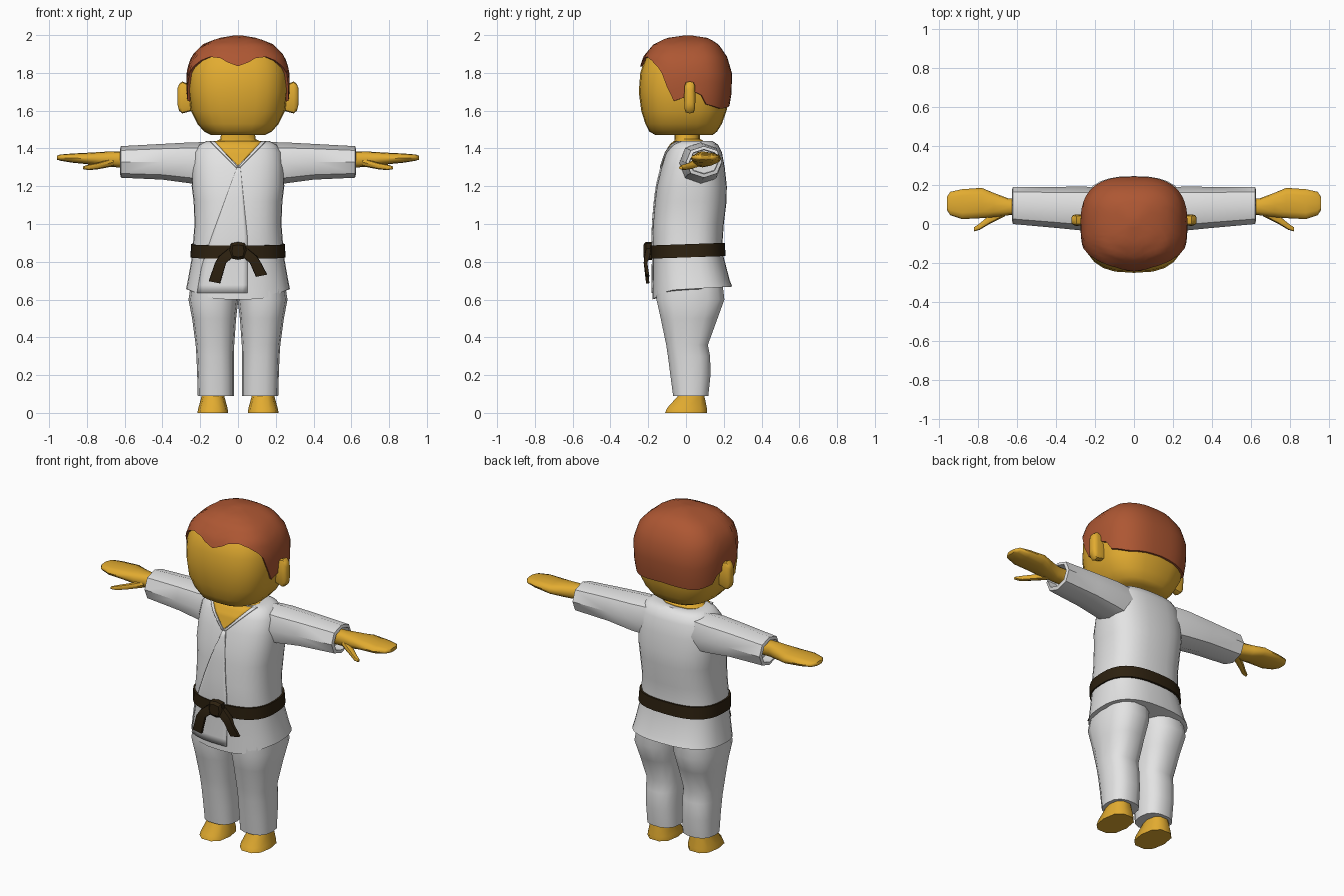
import bpy
import bmesh
from math import sin, cos, radians, copysign, pi

default = bpy.data.objects.get("Cube")
if default:
    bpy.data.objects.remove(default, do_unlink=True)


def make_material(name, rgb):
    mat = bpy.data.materials.new(name)
    color = (*rgb, 1)
    mat.use_nodes = True
    mat.diffuse_color = color
    bsdf = mat.node_tree.nodes["Principled BSDF"]
    bsdf.inputs["Base Color"].default_value = color
    bsdf.inputs["Roughness"].default_value = 0.8
    return mat


skin = make_material("golden skin", (0.76, 0.41, 0.03))
cloth = make_material("white cloth", (0.77, 0.77, 0.77))
hair_color = make_material("auburn hair", (0.42, 0.095, 0.033))
belt_color = make_material("dark brown belt", (0.026, 0.015, 0.005))


def finish(name, bm, mat, mirror=False, angle=45):
    """Turn a bmesh into a shaded object, optionally mirrored across x."""
    bmesh.ops.recalc_face_normals(bm, faces=bm.faces)
    mesh = bpy.data.meshes.new(name)
    bm.to_mesh(mesh)
    bm.free()
    mesh.materials.append(mat)
    obj = bpy.data.objects.new(name, mesh)
    bpy.context.collection.objects.link(obj)
    if mirror:
        mod = obj.modifiers.new("Mirror", 'MIRROR')
        mod.use_mirror_merge = False
    bpy.ops.object.select_all(action='DESELECT')
    obj.select_set(True)
    bpy.context.view_layer.objects.active = obj
    bpy.ops.object.shade_smooth_by_angle(angle=radians(angle))
    return obj


def power(value, p):
    return copysign(abs(value) ** (2 / p), value)


def outline(ring, angle, p):
    """Point on a superellipse that fills the ring's bounds."""
    a0, a1, b0, b1 = ring
    return ((a0 + a1) / 2 + (a1 - a0) / 2 * power(cos(angle), p),
            (b0 + b1) / 2 + (b1 - b0) / 2 * power(sin(angle), p))


def bridge(bm, rows):
    for low, high in zip(rows, rows[1:]):
        for i in range(len(low)):
            j = (i + 1) % len(low)
            bm.faces.new((low[i], low[j], high[j], high[i]))


def loft(name, rings, mat, axis=2, sides=12, p=2.5, mirror=False, warp=None, angle=45):
    """Skin rings of (position, min, max, min, max) along an axis."""
    bm = bmesh.new()
    rows = []
    for t, *ring in rings:
        row = []
        for i in range(sides):
            co = list(outline(ring, 2 * pi * i / sides, p))
            co.insert(axis, t)
            row.append(bm.verts.new(warp(*co) if warp else co))
        rows.append(row)
    bridge(bm, rows)
    bm.faces.new(rows[0])
    bm.faces.new(rows[-1])
    return finish(name, bm, mat, mirror, angle)


def symmetric(rows):
    return [(z, -x, x, front, back) for z, x, front, back in rows]


def lookup(rows, t):
    """Linear interpolation in rows whose first entry is the key."""
    for low, high in zip(rows, rows[1:]):
        if low[0] <= t <= high[0]:
            f = (t - low[0]) / (high[0] - low[0])
            return [a + (b - a) * f for a, b in zip(low[1:], high[1:])]
    return list(rows[-1][1:] if t > rows[-1][0] else rows[0][1:])


# Head
HEAD_P = 2.7
head = symmetric([
    (1.47, .14, -.16, .14), (1.49, .18, -.195, .165), (1.53, .215, -.215, .19),
    (1.6, .25, -.237, .215), (1.7, .262, -.25, .232), (1.8, .262, -.242, .232),
    (1.88, .237, -.215, .207), (1.94, .18, -.165, .165), (1.972, .1, -.1, .115),
    (1.985, .02, -.01, .03)])
loft("head", head, skin, sides=24, p=HEAD_P)

# Hair: a cap over the head with a lower edge set by angle from the front
hairline = [(0, 1.835), (15, 1.878), (30, 1.885), (45, 1.865), (60, 1.83), (69, 1.79),
            (82, 1.65), (90, 1.67), (97, 1.7), (104, 1.69), (111, 1.635), (139, 1.61), (180, 1.625)]
bm = bmesh.new()
COLUMNS, LEVELS, MIDDLE, GROW = 48, 12, 1.7, 1.045
rows = []
for level in range(-1, LEVELS):
    row = []
    t = max(level, 0) / (LEVELS - 1)
    grow = GROW if level >= 0 else 0.98
    for i in range(COLUMNS):
        turn = 360 * i / COLUMNS
        edge = MIDDLE + (lookup(hairline, min(turn, 360 - turn))[0] - MIDDLE) / GROW
        z = edge + (head[-1][0] - edge) * (1 - (1 - t) ** 2)
        x, y = outline(lookup(head, z), radians(turn - 90), HEAD_P)
        row.append(bm.verts.new((x * grow, y * grow, MIDDLE + (z - MIDDLE) * GROW)))
    rows.append(row)
bridge(bm, rows)
bm.faces.new(rows[-1])
finish("hair", bm, hair_color)

# Ears
loft("ears", [(.24, -.005, .045, 1.6, 1.73), (.295, -.01, .05, 1.585, 1.755),
              (.312, -.005, .045, 1.6, 1.74), (.32, .005, .035, 1.63, 1.72)],
     skin, axis=0, p=4, mirror=True)

# Neck with a flared base
loft("neck", symmetric([(1.4, .13, -.07, .1), (1.435, .125, -.06, .1),
                        (1.45, .092, -.062, .075), (1.5, .09, -.062, .075)]), skin)

# Jacket body: the hem dips at the front
JACKET_P = 2.6
jacket = symmetric([
    (.6, .275, -.178, .245), (.7, .266, -.176, .232), (.83, .243, -.175, .198),
    (.9, .238, -.178, .193), (1, .23, -.175, .2), (1.12, .235, -.165, .215),
    (1.2, .245, -.155, .216), (1.3, .243, -.13, .205), (1.38, .232, -.105, .19),
    (1.42, .205, -.08, .17), (1.44, .165, -.055, .14)])
HEM = jacket[0][0]


def hem_lift(y):
    return .05 * min(1, (y + .178) / .09) + .018 * max(0, y + .088) / .33


def shape_hem(x, y, z):
    return (x, y, z + hem_lift(y) if z == HEM else z)


loft("jacket", jacket + symmetric([(1.432, .1, -.03, .1)]), cloth,
     sides=32, p=JACKET_P, warp=shape_hem)


def front_y(x, z):
    _, half, front, back = lookup(jacket, z)
    side = min(1, abs(x / half))
    return (front + back) / 2 - (back - front) / 2 * (1 - side ** JACKET_P) ** (1 / JACKET_P)


def sheet(name, rows, mat, offset, mirror=False, steps=16, columns=10):
    """Thin panel lying on the jacket front; rows are (z, x start, x end)."""
    bm = bmesh.new()
    grid = []
    for i in range(steps + 1):
        z = rows[0][0] + (rows[-1][0] - rows[0][0]) * i / steps
        x0, x1 = lookup(rows, z)
        xs = [x0 + (x1 - x0) * j / columns for j in range(columns + 1)]
        grid.append([bm.verts.new((x, front_y(x, z) - offset, z)) for x in xs])
    for low, high in zip(grid, grid[1:]):
        for j in range(columns):
            bm.faces.new((low[j], low[j + 1], high[j + 1], high[j]))
    obj = finish(name, bm, mat, mirror)
    thick = obj.modifiers.new("Thickness", 'SOLIDIFY')
    thick.thickness = 0.008
    thick.offset = 0
    return obj


# Open neckline, collar edges and overlapping flap
sheet("chest_skin", [(1.31, -.002, .002), (1.437, -.13, .13)], skin, 0.002)
sheet("collar", [(1.3, 0, .012), (1.437, .125, .148)], cloth, 0.005, mirror=True, columns=3)
sheet("front_flap", [(.635, -.215, .05), (.78, -.19, .05), (.93, -.14, .05), (1.305, -.003, .012)],
      cloth, 0.002)

# Sleeves with hollow cuffs
loft("sleeves", [(.1, -.02, .17, 1.2, 1.435), (.25, -.035, .192, 1.215, 1.432),
                 (.4, -.02, .19, 1.235, 1.424), (.62, 0, .19, 1.245, 1.412),
                 (.625, .018, .172, 1.265, 1.395), (.57, .02, .17, 1.268, 1.392)],
     cloth, axis=0, sides=8, p=2.2, mirror=True)

# Hands and thumbs
loft("hands", [(.56, .045, .13, 1.3, 1.385), (.64, .045, .13, 1.3, 1.385),
               (.72, .035, .16, 1.305, 1.382), (.78, .03, .185, 1.315, 1.378),
               (.88, .025, .178, 1.325, 1.373), (.94, .045, .165, 1.335, 1.368),
               (.957, .07, .14, 1.34, 1.362)], skin, axis=0, mirror=True)
loft("thumbs", [(.66, .04, .1, 1.305, 1.35), (.74, 0, .045, 1.29, 1.325),
                (.79, -.03, .003, 1.285, 1.315), (.82, -.038, -.018, 1.29, 1.305)],
     skin, axis=0, sides=8, p=2.2, mirror=True)

# Belt band, tilted up towards the back
loft("belt", symmetric([(.823, .23, -.165, .185), (.823, .252, -.187, .21),
                        (.893, .248, -.189, .205), (.893, .225, -.165, .18)]), belt_color,
     sides=32, p=JACKET_P, warp=lambda x, y, z: (x, y, z + .035 * y), angle=30)

# Belt knot and its two hanging ends
loft("belt_knot", [(-.17, -.045, .045, .81, .905), (-.213, -.045, .045, .81, .905),
                   (-.226, -.032, .032, .825, .89)], belt_color, axis=1, sides=8, p=4, angle=30)
for name, side, drop in (("belt_end_right", -1, .69), ("belt_end_left", 1, .725)):
    loft(name, [(.87, .0, .05, -.212, -.185), (.83, .02, .1, -.22, -.19),
                (.795, .062, .122, -.224, -.205), (drop, .095, .155, -.212, -.194)],
         belt_color, sides=8, p=8, angle=30,
         warp=lambda x, y, z: (x * side, y, z + (.2 * (x - .12) if z == drop else 0)))

# Trousers
loft("trousers", [(.09, .022, .213, -.07, .12), (.2, .022, .216, -.085, .132),
                  (.3, .022, .22, -.098, .13), (.36, .02, .224, -.107, .118),
                  (.5, .01, .243, -.137, .17), (.6, -.002, .262, -.16, .207),
                  (.74, -.01, .24, -.15, .19)], cloth, sides=14, mirror=True)

# Feet
loft("feet", [(0, .052, .215, -.115, .115), (.025, .055, .21, -.105, .115),
              (.09, .073, .192, -.045, .1), (.13, .075, .19, -.04, .1)],
     skin, sides=10, mirror=True)
